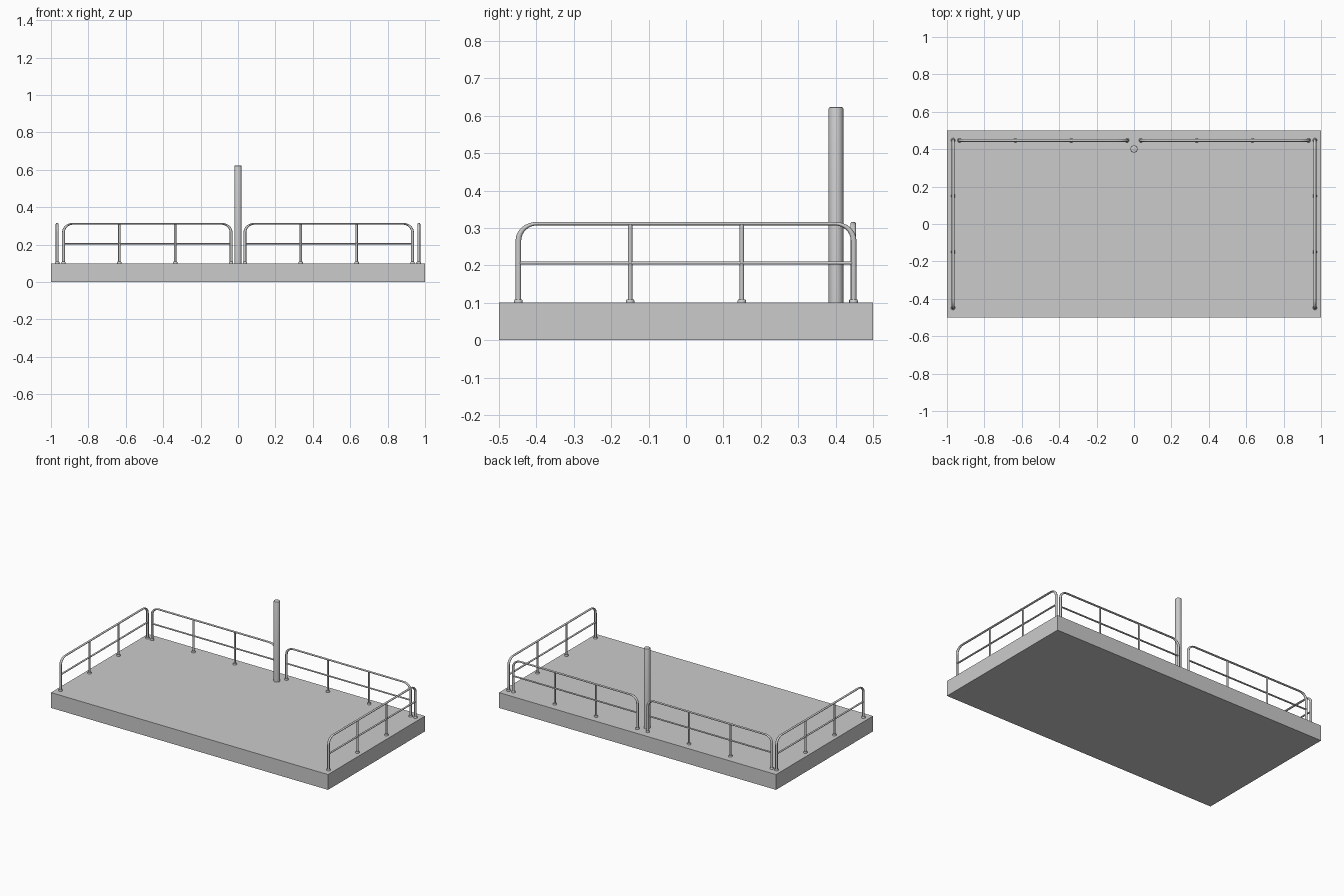
import bpy, bmesh
from math import sin, cos, pi

if "Cube" in bpy.data.objects:
    bpy.data.objects.remove(bpy.data.objects["Cube"])

DECK = 0.1          # height of deck surface
HALF = 0.448        # half length of one guardrail
TUBE = 0.0075       # main tube radius
SQUASH = 0.62       # tubes are flattened vertically
RAIL_TOP = 0.2115   # centre of top rail above deck


def mesh_object(name, bm):
    mesh = bpy.data.meshes.new(name)
    bm.to_mesh(mesh)
    bm.free()
    obj = bpy.data.objects.new(name, mesh)
    bpy.context.collection.objects.link(obj)
    return obj


def smooth(obj):
    bpy.ops.object.select_all(action='DESELECT')
    obj.select_set(True)
    bpy.context.view_layer.objects.active = obj
    bpy.ops.object.shade_smooth_by_angle(angle=0.7)


# Platform slab
bm = bmesh.new()
bmesh.ops.create_cube(bm, size=1)
bmesh.ops.scale(bm, vec=(2, 1, DECK), verts=bm.verts)
slab = mesh_object("platform", bm)
slab.location.z = DECK / 2

# Tall pole with a small bevel on the top edge
bm = bmesh.new()
bmesh.ops.create_cone(bm, cap_ends=True, segments=32, radius1=0.0195,
                      radius2=0.0195, depth=0.523)
top_edges = [e for e in bm.edges if all(v.co.z > 0.2 for v in e.verts)]
bmesh.ops.bevel(bm, geom=top_edges, offset=0.004, segments=2,
                profile=0.5, affect='EDGES')
pole = mesh_object("pole", bm)
pole.location = (0, 0.401, DECK + 0.2615)
smooth(pole)

# One guardrail: every tube is a spline, thickness set by point radius
curve = bpy.data.curves.new("guardrail", 'CURVE')
curve.dimensions = '3D'
curve.bevel_depth = TUBE
curve.bevel_resolution = 4
curve.use_fill_caps = True


def tube(points, radii):
    spline = curve.splines.new('POLY')
    spline.points.add(len(points) - 1)
    for p, (x, z), r in zip(spline.points, points, radii):
        p.co = (x, 0, z / SQUASH, 1)
        p.radius = r / TUBE


# Bent top rail with end legs
bend_x, bend_z = 0.05, 0.045
arc = [(HALF - bend_x + bend_x * cos(a), RAIL_TOP - bend_z + bend_z * sin(a))
       for a in [i * pi / 16 for i in range(9)]]
half_path = [(HALF, 0)] + arc
path = half_path + [(-x, z) for x, z in reversed(half_path)]
tube(path, [TUBE] * len(path))

# Middle rail
tube([(-HALF, 0.106), (HALF, 0.106)], [0.0065] * 2)

# Inner posts and foot flanges
for x in (-HALF / 3, HALF / 3):
    tube([(x, 0), (x, RAIL_TOP)], [0.006] * 2)
for x in (-HALF, -HALF / 3, HALF / 3, HALF):
    tube([(x, 0), (x, 0.006), (x, 0.009)], [0.0115, 0.0115, 0.009])

template = bpy.data.objects.new("guardrail_curve", curve)
bpy.context.collection.objects.link(template)
deps = bpy.context.evaluated_depsgraph_get()
rail_mesh = bpy.data.meshes.new_from_object(template.evaluated_get(deps))
bpy.data.objects.remove(template)

# Place guardrails on both sides and along the back
for side, s in (("left", -1), ("right", 1)):
    for part, loc, turn in (("side", (s * 0.967, 0, DECK), pi / 2),
                            ("back", (s * 0.485, 0.447, DECK), 0)):
        rail = bpy.data.objects.new(f"{part}_guardrail_{side}", rail_mesh)
        bpy.context.collection.objects.link(rail)
        rail.location = loc
        rail.rotation_euler.z = turn
        rail.scale.z = SQUASH
smooth(rail)
